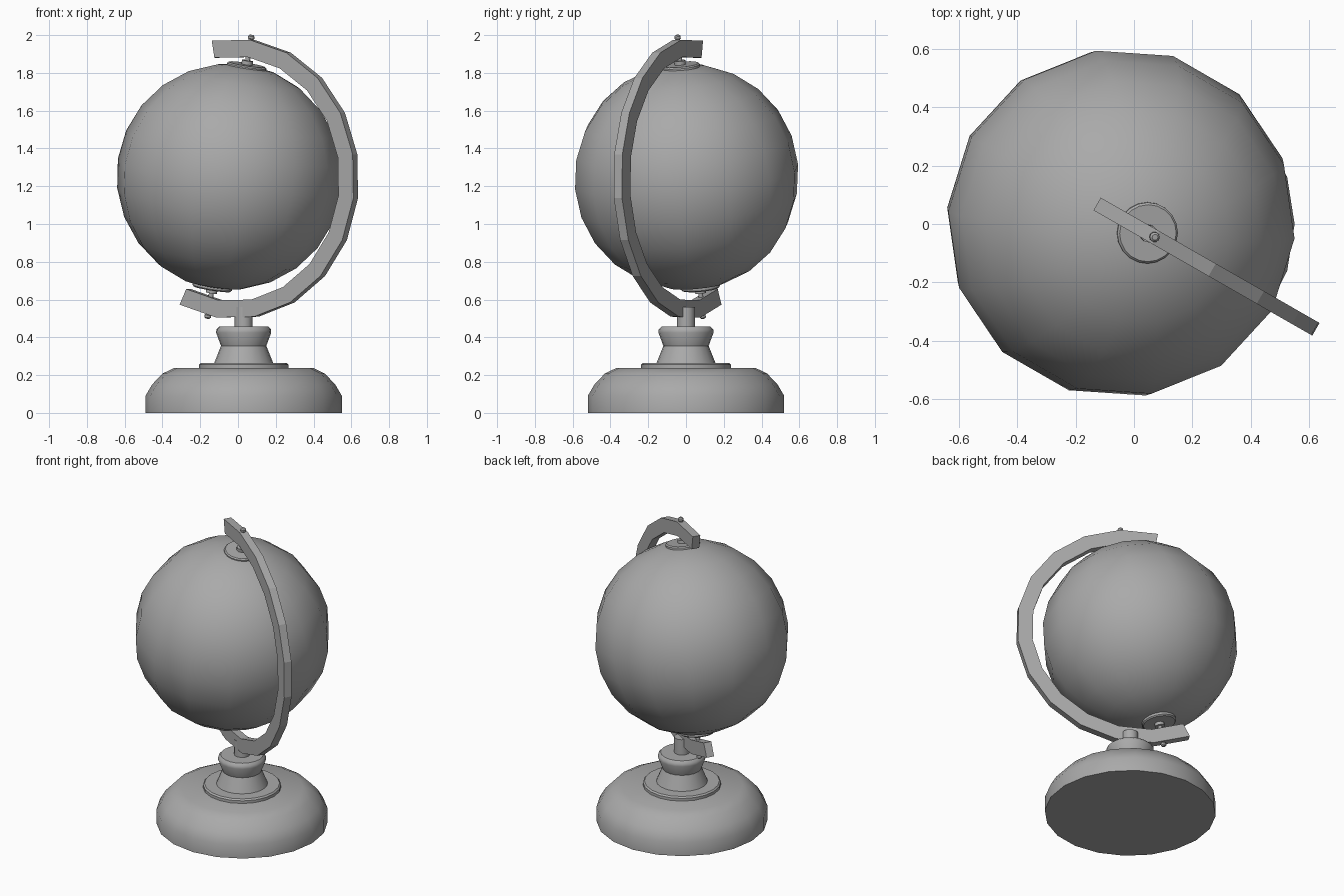
import bpy, bmesh
from math import cos, sin, pi, radians
from mathutils import Vector, Matrix

if "Cube" in bpy.data.objects:
    bpy.data.objects.remove(bpy.data.objects["Cube"])

grey = bpy.data.materials.new("plain grey")
grey.use_nodes = True
grey.diffuse_color = (0.4, 0.4, 0.4, 1)
grey.node_tree.nodes["Principled BSDF"].inputs["Base Color"].default_value = (0.4, 0.4, 0.4, 1)

AXIS = Vector((0.156, -0.09, 1)).normalized()
TILT = Vector((0, 0, 1)).rotation_difference(AXIS).to_matrix().to_4x4()
AXIS_MID = Vector((-0.045, 0.022, 1.25))
FOOT = Matrix.Translation((0.03, 0, 0))


def make(name, bm, matrix, smooth=None):
    bmesh.ops.recalc_face_normals(bm, faces=bm.faces)
    mesh = bpy.data.meshes.new(name)
    bm.to_mesh(mesh)
    bm.free()
    mesh.transform(matrix)
    mesh.materials.append(grey)
    obj = bpy.data.objects.new(name, mesh)
    bpy.context.collection.objects.link(obj)
    if smooth:
        bpy.ops.object.select_all(action="DESELECT")
        obj.select_set(True)
        bpy.context.view_layer.objects.active = obj
        bpy.ops.object.shade_smooth_by_angle(angle=radians(smooth))
    return obj


def lathe(name, profile, matrix, sides=20):
    """Turn (radius, height) points around z and cap both ends."""
    bm = bmesh.new()
    rings = [[bm.verts.new((r * cos(2 * pi * i / sides), r * sin(2 * pi * i / sides), z))
              for i in range(sides)] for r, z in profile]
    for low, high in zip(rings, rings[1:]):
        for i in range(sides):
            j = (i + 1) % sides
            bm.faces.new((low[i], low[j], high[j], high[i]))
    bm.faces.new(rings[0])
    bm.faces.new(rings[-1])
    return make(name, bm, matrix, 40)


# Turned foot, collar, pedestal and post
lathe("base", [(0.52, 0), (0.52, 0.09), (0.485, 0.15), (0.43, 0.208), (0.37, 0.237)], FOOT)
lathe("base_collar", [(0.237, 0.235), (0.237, 0.255), (0.228, 0.264)], FOOT)
lathe("pedestal", [(0.157, 0.262), (0.12, 0.355), (0.146, 0.425), (0.144, 0.443), (0.13, 0.457)], FOOT)
lathe("post", [(0.048, 0.45), (0.048, 0.56)], FOOT, 12)

# Tilted globe
bm = bmesh.new()
bmesh.ops.create_uvsphere(bm, u_segments=14, v_segments=12, radius=0.6)
make("globe", bm, Matrix.Translation((-0.045, 0.003, 1.25)) @ TILT
     @ Matrix.Rotation(radians(8.6), 4, "Z"), 60)

# Pole caps and pins, mirrored along the axis
for end, sign in (("top", 1), ("bottom", -1)):
    place = Matrix.Translation(AXIS_MID) @ TILT @ Matrix.Scale(sign, 4, (0, 0, 1))
    lathe(end + "_cap", [(0.105, 0.575), (0.105, 0.597), (0.098, 0.604)], place)
    lathe(end + "_pin", [(0.013, 0.59), (0.013, 0.74), (0.017, 0.744),
                         (0.017, 0.756), (0.01, 0.763)], place, 10)
    lathe(end + "_washer", [(0.03, 0.6), (0.03, 0.625)], place, 12)

# Square-section arm, swept in a vertical plane
bm = bmesh.new()
sections = []
for k in range(13):
    a = radians(100 - 18 * k)
    sections.append([bm.verts.new((0.035 + r * cos(a), y, 1.24 + r * sin(a)))
                     for r, y in ((0.65, -0.025), (0.742, -0.025), (0.742, 0.025), (0.65, 0.025))])
for s, t in zip(sections, sections[1:]):
    for i in range(4):
        j = (i + 1) % 4
        bm.faces.new((s[i], s[j], t[j], t[i]))
bm.faces.new(sections[0])
bm.faces.new(sections[-1])
make("arm", bm, Matrix.Translation((-0.045, 0.022, 0)) @ Matrix.Rotation(radians(-29.8), 4, "Z"))
